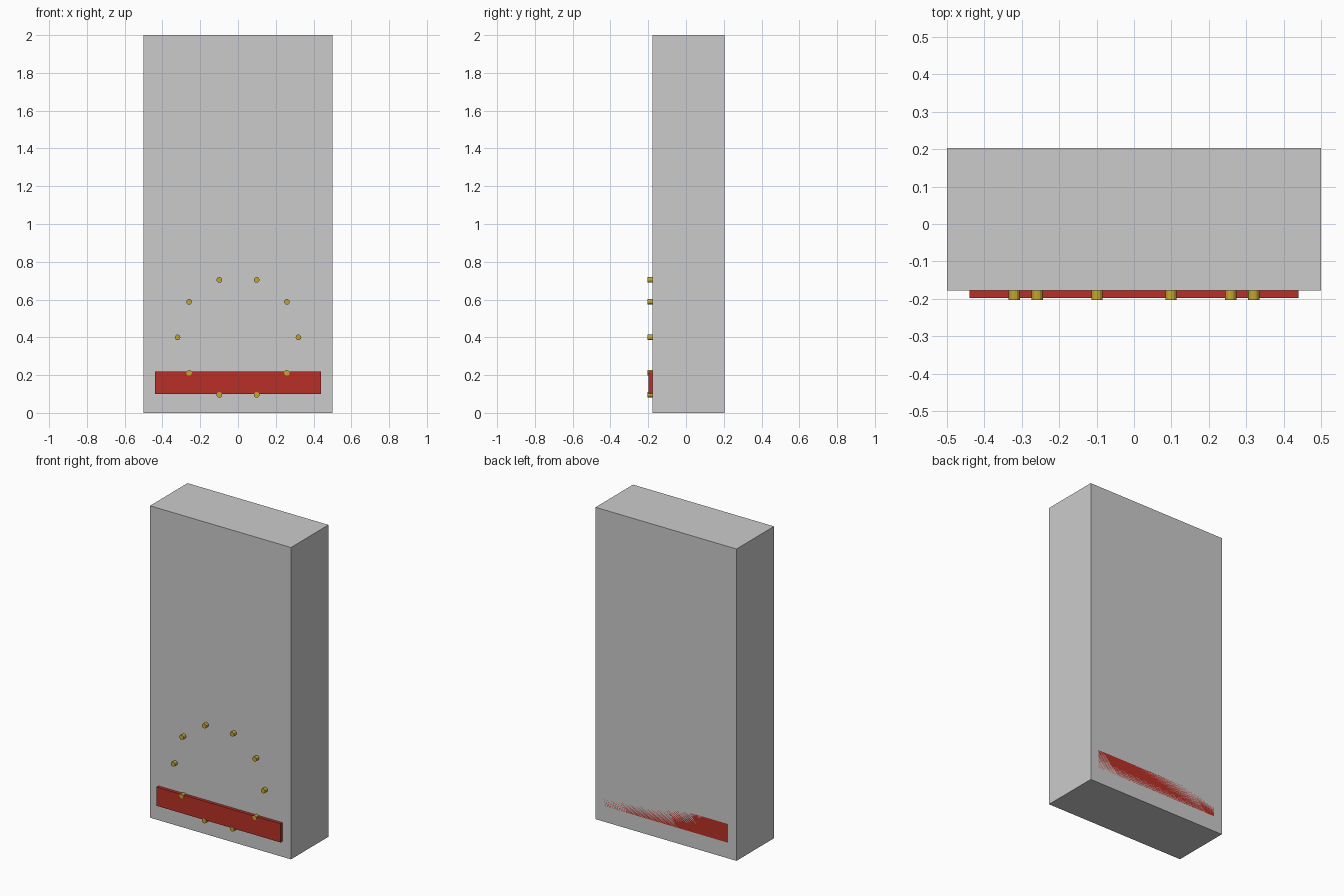
import bpy
from math import cos, sin, pi

if "Cube" in bpy.data.objects:
    bpy.data.objects.remove(bpy.data.objects["Cube"])

Y = 0.0125  # centres the whole model in depth


def material(name, rgb):
    m = bpy.data.materials.new(name)
    m.diffuse_color = (*rgb, 1)
    m.use_nodes = True
    m.node_tree.nodes["Principled BSDF"].inputs["Base Color"].default_value = m.diffuse_color
    return m


def box(name, size, loc, mat=None):
    bpy.ops.mesh.primitive_cube_add(size=1, location=loc)
    ob = bpy.context.object
    ob.name = name
    ob.scale = size
    bpy.ops.object.transform_apply(location=False, rotation=False, scale=True)
    if mat:
        ob.data.materials.append(mat)
    return ob


red = material("red_paint", (0.48, 0.03, 0.02))
brass = material("brass", (0.55, 0.38, 0.03))

# Tall slab
box("slab", (1, 0.38, 2), (0, Y, 1))

# Red band through the slab: proud at the front, flush at the back
box("red_band", (0.88, 0.40, 0.12), (0, Y - 0.01, 0.16), red)

# Ring of ten studs on the front face
for i in range(10):
    a = 2 * pi * i / 10
    bpy.ops.mesh.primitive_cylinder_add(
        vertices=12, radius=0.015, depth=0.03,
        location=(0.32 * cos(a), Y - 0.20, 0.4 + 0.32 * sin(a)),
        rotation=(pi / 2, 0, 0))
    stud = bpy.context.object
    stud.name = f"stud_{i + 1}"
    stud.data.materials.append(brass)
